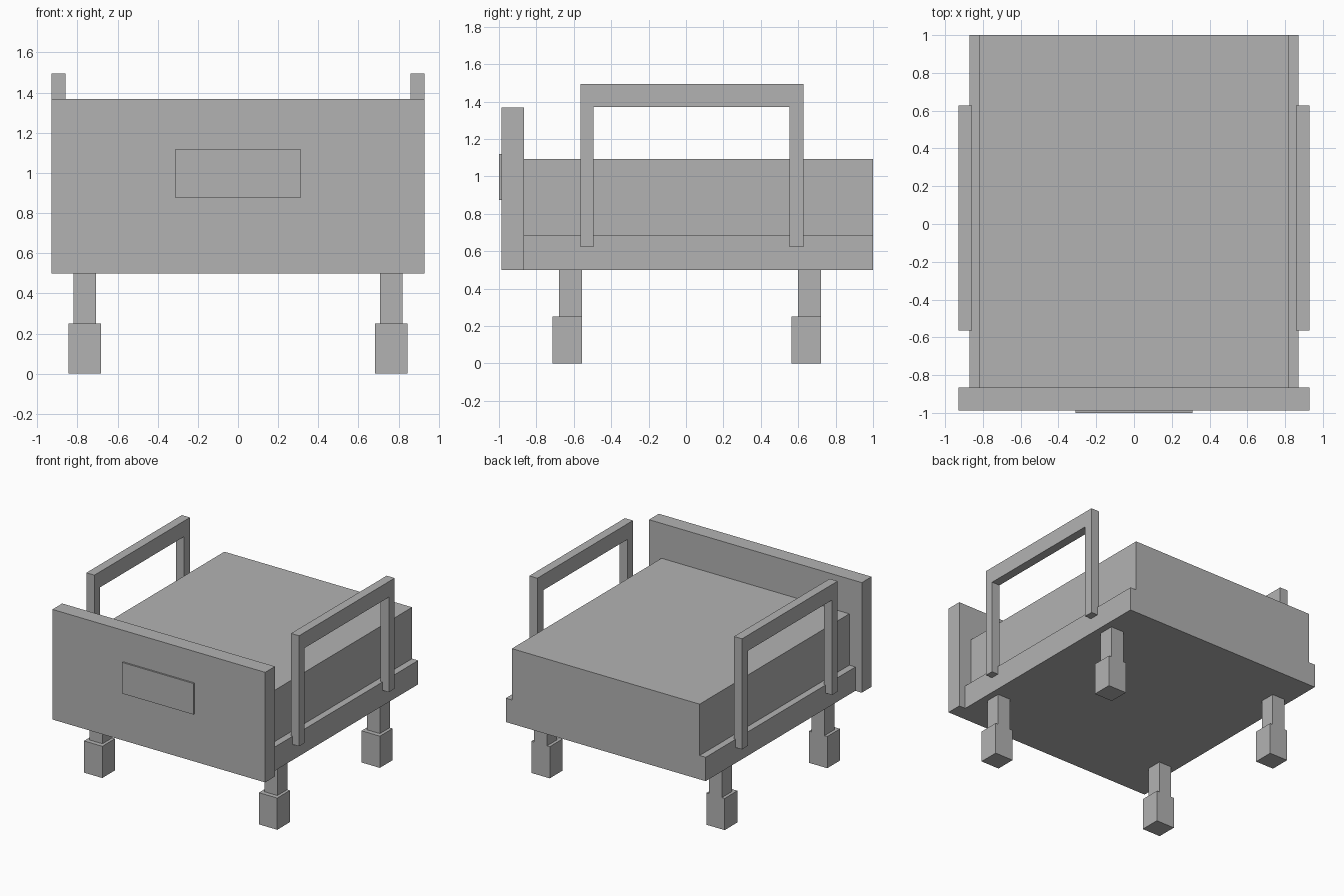
import bpy, bmesh
from mathutils import Vector

if "Cube" in bpy.data.objects:
    bpy.data.objects.remove(bpy.data.objects["Cube"])

grey = bpy.data.materials.new("plain grey")
grey.diffuse_color = (0.45, 0.45, 0.45, 1)
grey.use_nodes = True
grey.node_tree.nodes["Principled BSDF"].inputs["Base Color"].default_value = grey.diffuse_color


def extrude(name, outline, offset):
    """Extrude a closed planar outline along an offset vector."""
    bm = bmesh.new()
    face = bm.faces.new([bm.verts.new(p) for p in outline])
    ext = bmesh.ops.extrude_face_region(bm, geom=[face])
    verts = [g for g in ext["geom"] if isinstance(g, bmesh.types.BMVert)]
    bmesh.ops.translate(bm, verts=verts, vec=Vector(offset))
    bmesh.ops.recalc_face_normals(bm, faces=bm.faces)
    # extrusion may drop or keep the starting cap: make sure it is closed
    holes = [e for e in bm.edges if e.is_boundary]
    if holes:
        bmesh.ops.holes_fill(bm, edges=holes)
        bmesh.ops.recalc_face_normals(bm, faces=bm.faces)
    mesh = bpy.data.meshes.new(name)
    bm.to_mesh(mesh)
    bm.free()
    mesh.materials.append(grey)
    obj = bpy.data.objects.new(name, mesh)
    bpy.context.collection.objects.link(obj)
    return obj


def box(name, x0, x1, y0, y1, z0, z1):
    return extrude(name, [(x0, y0, z0), (x1, y0, z0), (x1, y1, z0), (x0, y1, z0)],
                   (0, 0, z1 - z0))


# Bed body: wide frame with the mattress block stepped in above it
half = [(0.872, 0.50), (0.872, 0.688), (0.819, 0.688), (0.819, 1.093)]
profile = half + [(-x, z) for x, z in reversed(half)]
extrude("bed_frame_and_mattress", [(x, -0.865, z) for x, z in profile], (0, 1.865, 0))

# End board and its thin raised panel
box("end_board", -0.928, 0.928, -0.987, -0.865, 0.50, 1.368)
box("end_board_panel", -0.311, 0.311, -1.0, -0.987, 0.875, 1.12)

# Side rails: upside-down U
rail = [(-0.564, 0.623), (-0.495, 0.623), (-0.495, 1.372), (0.553, 1.372),
        (0.553, 0.623), (0.627, 0.623), (0.627, 1.495), (-0.564, 1.495)]
for side, sx in (("left", -1), ("right", 1)):
    extrude(side + "_side_rail", [(sx * 0.858, y, z) for y, z in rail], (sx * 0.07, 0, 0))

    # Legs: slim post on a thicker foot, flush at the back
    for end, y in (("front", -0.556), ("back", 0.722)):
        xa, xb = sorted((sx * 0.707, sx * 0.819))
        box(f"{end}_{side}_leg", xa, xb, y - 0.123, y, 0.25, 0.50)
        xa, xb = sorted((sx * 0.683, sx * 0.843))
        box(f"{end}_{side}_foot", xa, xb, y - 0.159, y, 0.0, 0.25)
